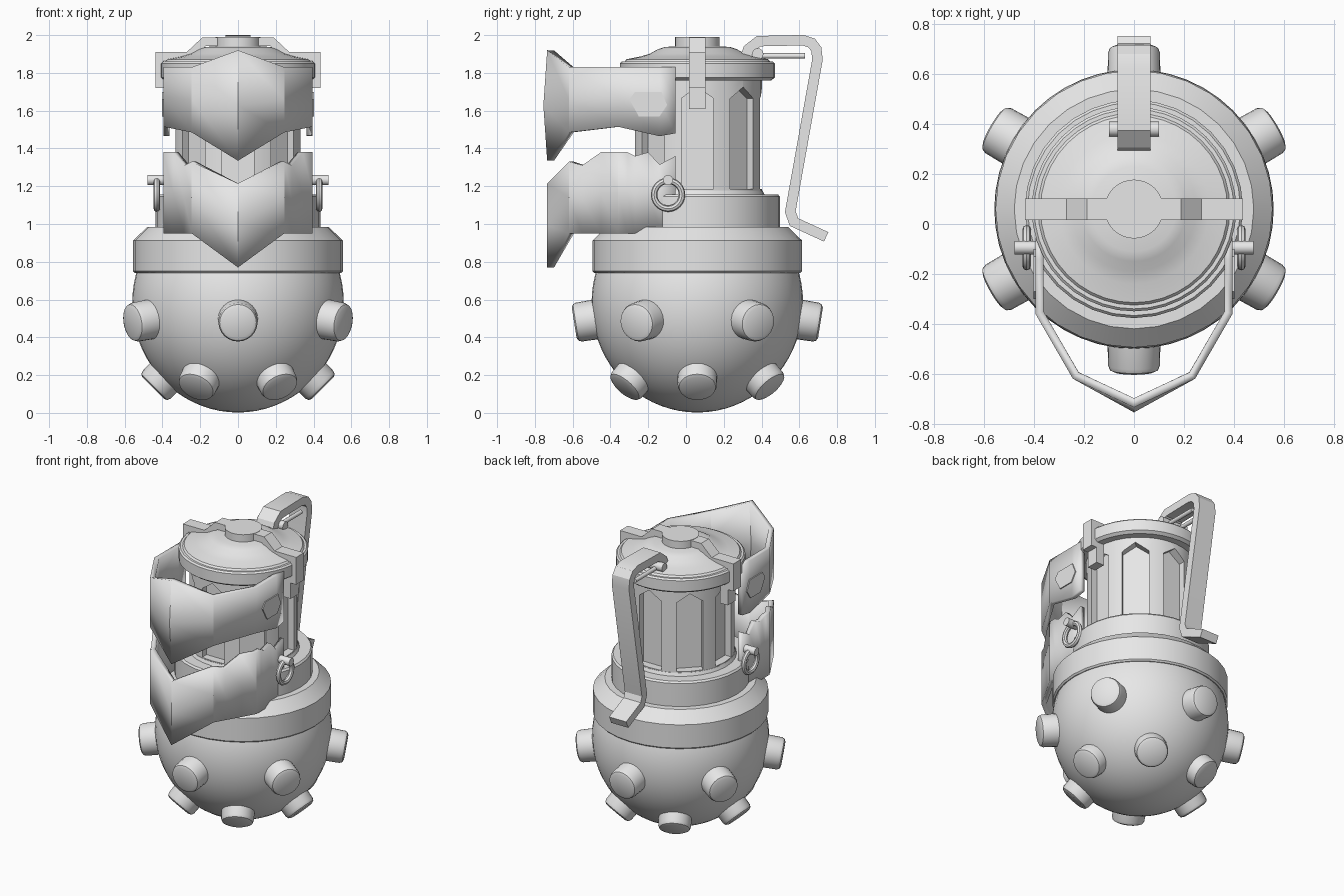
import bpy, bmesh, math
from mathutils import Vector, Matrix

if "Cube" in bpy.data.objects:
    bpy.data.objects.remove(bpy.data.objects["Cube"])

CY = 0.06  # the round parts share this axis
grey = bpy.data.materials.new("plain_grey")
grey.diffuse_color = (0.8, 0.8, 0.8, 1)
grey.use_nodes = True
grey.node_tree.nodes["Principled BSDF"].inputs["Base Color"].default_value = grey.diffuse_color


def finish(name, bm, matrix=None):
    bmesh.ops.recalc_face_normals(bm, faces=bm.faces)
    me = bpy.data.meshes.new(name)
    bm.to_mesh(me)
    bm.free()
    me.materials.append(grey)
    ob = bpy.data.objects.new(name, me)
    bpy.context.collection.objects.link(ob)
    if matrix:
        ob.matrix_world = matrix
    return ob


def lathe(name, profile, steps=32, matrix=None):
    bm = bmesh.new()
    vs = [bm.verts.new((r, 0, z)) for r, z in profile]
    es = [bm.edges.new(p) for p in zip(vs, vs[1:])]
    bmesh.ops.spin(bm, geom=vs + es, cent=(0, 0, 0), axis=(0, 0, 1),
                   angle=2 * math.pi, steps=steps)
    bmesh.ops.remove_doubles(bm, verts=bm.verts, dist=0.0005)
    return finish(name, bm, matrix or Matrix.Translation((0, CY, 0)))


def add_prism(bm, outline, a, b, axis, matrix=Matrix()):
    def point(u, v, t):
        return matrix @ Vector((t, u, v) if axis == 'x' else (u, t, v))
    lo = [bm.verts.new(point(u, v, a)) for u, v in outline]
    hi = [bm.verts.new(point(u, v, b)) for u, v in outline]
    bm.faces.new(lo)
    bm.faces.new(hi[::-1])
    n = len(lo)
    for i in range(n):
        bm.faces.new((lo[i], hi[i], hi[(i + 1) % n], lo[(i + 1) % n]))


def prism(name, outline, a, b, axis):
    bm = bmesh.new()
    add_prism(bm, outline, a, b, axis)
    return finish(name, bm)


def ribbon(path, thick):
    """Closed outline of a bent flat bar around a centre path, with mitred corners."""
    pts = [Vector(p) for p in path]
    left, right = [], []
    for i, p in enumerate(pts):
        d0 = (p - pts[i - 1]).normalized() if i else (pts[1] - p).normalized()
        d1 = (pts[i + 1] - p).normalized() if i < len(pts) - 1 else d0
        n0, n1 = Vector((-d0.y, d0.x)), Vector((-d1.y, d1.x))
        m = (n0 + n1) / (1 + n0.dot(n1)) * thick / 2
        left.append(p + m)
        right.append(p - m)
    return left + right[::-1]


def rod(name, r, length, centre, axis):
    turn = Matrix.Rotation(math.pi / 2, 4, 'Y' if axis == 'x' else 'X')
    h = length / 2
    return lathe(name, [(0, -h), (r, -h), (r, h), (0, h)], 16,
                 Matrix.Translation(centre) @ turn)


# round bomb body
lathe("round_body", [(0.56 * math.cos(math.radians(a)), 0.582 + 0.58 * math.sin(math.radians(a)))
                     for a in range(-90, 21, 5)] + [(0, 0.78)], 48)

# two rings of studs, sticking out from the body centre
stud_rings = ((30, -9, 0.66), (0, -45, 0.635))
for start, tilt, d in stud_rings:
    for k in range(6):
        a, e = math.radians(start + 60 * k), math.radians(tilt)
        way = Vector((math.cos(a) * math.cos(e), math.sin(a) * math.cos(e), math.sin(e)))
        m = Matrix.Translation((0, CY, 0.58)) @ way.to_track_quat('Z', 'Y').to_matrix().to_4x4()
        lathe("stud", [(0, 0.45), (0.108, 0.45), (0.104, d - 0.025), (0.097, d - 0.008),
                       (0.08, d), (0, d)], 24, m)

# band and stepped collar
lathe("band_and_collar", [(0, 0.74), (0.545, 0.74), (0.555, 0.75), (0.555, 0.912), (0.48, 0.985),
                          (0.437, 0.985), (0.437, 1.145), (0.427, 1.157), (0.355, 1.157),
                          (0.345, 1.178), (0, 1.178)])

# canister with eight pointed grooves
canister = lathe("canister", [(0, 1.1), (0.343, 1.1), (0.343, 1.8), (0, 1.8)])
bm = bmesh.new()
groove = [(-0.085, 1.185), (0.085, 1.185), (0.085, 1.665), (0, 1.725), (-0.085, 1.665)]
for k in range(8):
    add_prism(bm, groove, 0.285, 0.42, 'y',
              Matrix.Translation((0, CY, 0)) @ Matrix.Rotation(k * math.pi / 4, 4, 'Z'))
cutter = finish("groove_cutter", bm)
cutter.hide_render = True
mod = canister.modifiers.new("grooves", 'BOOLEAN')
mod.operation, mod.solver, mod.object = 'DIFFERENCE', 'EXACT', cutter
bpy.context.view_layer.objects.active = canister
bpy.ops.object.modifier_apply(modifier=mod.name)
bpy.data.objects.remove(cutter)

# domed lid and centre boss
lathe("lid", [(0, 1.76), (0.39, 1.76), (0.41, 1.775), (0.41, 1.85), (0.4, 1.86), (0.385, 1.86),
              (0.375, 1.872), (0.3, 1.887), (0.25, 1.902), (0.21, 1.925), (0.17, 1.938),
              (0, 1.942)], 40)
lathe("boss", [(0, 1.9), (0.118, 1.9), (0.118, 1.99), (0, 1.99)])

# strap over the lid, with a tab down each side
half = [(0.18, 1.965), (0.262, 1.888), (0.415, 1.888), (0.415, 1.72)]
prism("strap", ribbon([(-x, z) for x, z in half[::-1]] + half, 0.045), CY - 0.043, CY + 0.043, 'y')
for s in (-1, 1):
    prism("strap_tab", [(s * 0.335, 1.61), (s * 0.395, 1.61), (s * 0.395, 1.76), (s * 0.335, 1.76)],
          CY - 0.043, CY + 0.043, 'y')


# faceted front shields: stations are x, y, top z, bottom z from the back edge to the apex
def shield(name, stations, bow):
    full = stations + [(-x, y, t, b) for x, y, t, b in stations[-2::-1]]
    bm = bmesh.new()
    rows = []
    for x, y, t, b in full:
        out = bow if x == 0 else 0
        rows.append([bm.verts.new(p) for p in ((x, y, b), (x, y - out, (t + b) / 2), (x, y, t))])
    for p, q in zip(rows, rows[1:]):
        for j in range(2):
            bm.faces.new((p[j], p[j + 1], q[j + 1], q[j]))
    me = bpy.data.meshes.new(name)
    bm.to_mesh(me)
    bm.free()
    me.materials.append(grey)
    ob = bpy.data.objects.new(name, me)
    bpy.context.collection.objects.link(ob)
    mod = ob.modifiers.new("thickness", 'SOLIDIFY')
    mod.thickness, mod.offset, mod.use_even_offset = 0.033, -1, True


shield("upper_shield", [(0.395, -0.055, 1.83, 1.48), (0.395, -0.14, 1.83, 1.465),
                        (0.395, -0.36, 1.83, 1.515), (0.245, -0.62, 1.83, 1.485),
                        (0, -0.735, 1.92, 1.335)], 0.02)
shield("lower_shield", [(0.395, -0.055, 1.36, 0.98), (0.395, -0.14, 1.315, 0.975),
                        (0.395, -0.2, 1.38, 0.96), (0.395, -0.27, 1.36, 0.95),
                        (0.395, -0.31, 1.38, 0.95), (0.395, -0.36, 1.38, 0.95),
                        (0.343, -0.45, 1.38, 0.95), (0.285, -0.55, 1.31, 0.95),
                        (0.245, -0.62, 1.33, 0.95), (0, -0.735, 1.215, 0.77)], 0)

for s in (-1, 1):
    # small six-sided plate on each side of the upper shield
    prism("side_plate", [(-0.30, 1.66), (-0.27, 1.70), (-0.13, 1.70), (-0.10, 1.63),
                         (-0.14, 1.57), (-0.25, 1.57)], s * 0.39, s * 0.402, 'x')
    # hanging ring and its peg
    rod("ring_peg", 0.027, 0.115, (s * 0.422, -0.095, 1.233), 'x')
    bpy.ops.mesh.primitive_torus_add(major_radius=0.074, minor_radius=0.017, major_segments=24,
                                     minor_segments=8, location=(s * 0.43, -0.095, 1.155),
                                     rotation=(0, math.pi / 2, 0))
    bpy.context.object.name = "hanging_ring"
    bpy.context.object.data.materials.append(grey)

# bent safety lever with pivot and pull pin
lever = [(0.31, 1.87), (0.33, 1.925), (0.385, 1.968), (0.62, 1.973), (0.665, 1.958), (0.69, 1.925),
         (0.696, 1.87), (0.552, 1.065), (0.572, 1.01), (0.742, 0.932)]
prism("lever", ribbon(lever, 0.055), -0.066, 0.066, 'x')
rod("lever_pivot", 0.03, 0.2, (0, 0.38, 1.9), 'x')
for s in (-1, 1):
    rod("pull_pin", 0.014, 0.25, (s * 0.045, 0.505, 1.89), 'y')

# smooth round surfaces, keep hard edges
bpy.ops.object.select_all(action='SELECT')
bpy.context.view_layer.objects.active = canister
bpy.ops.object.shade_smooth_by_angle(angle=math.radians(30))
